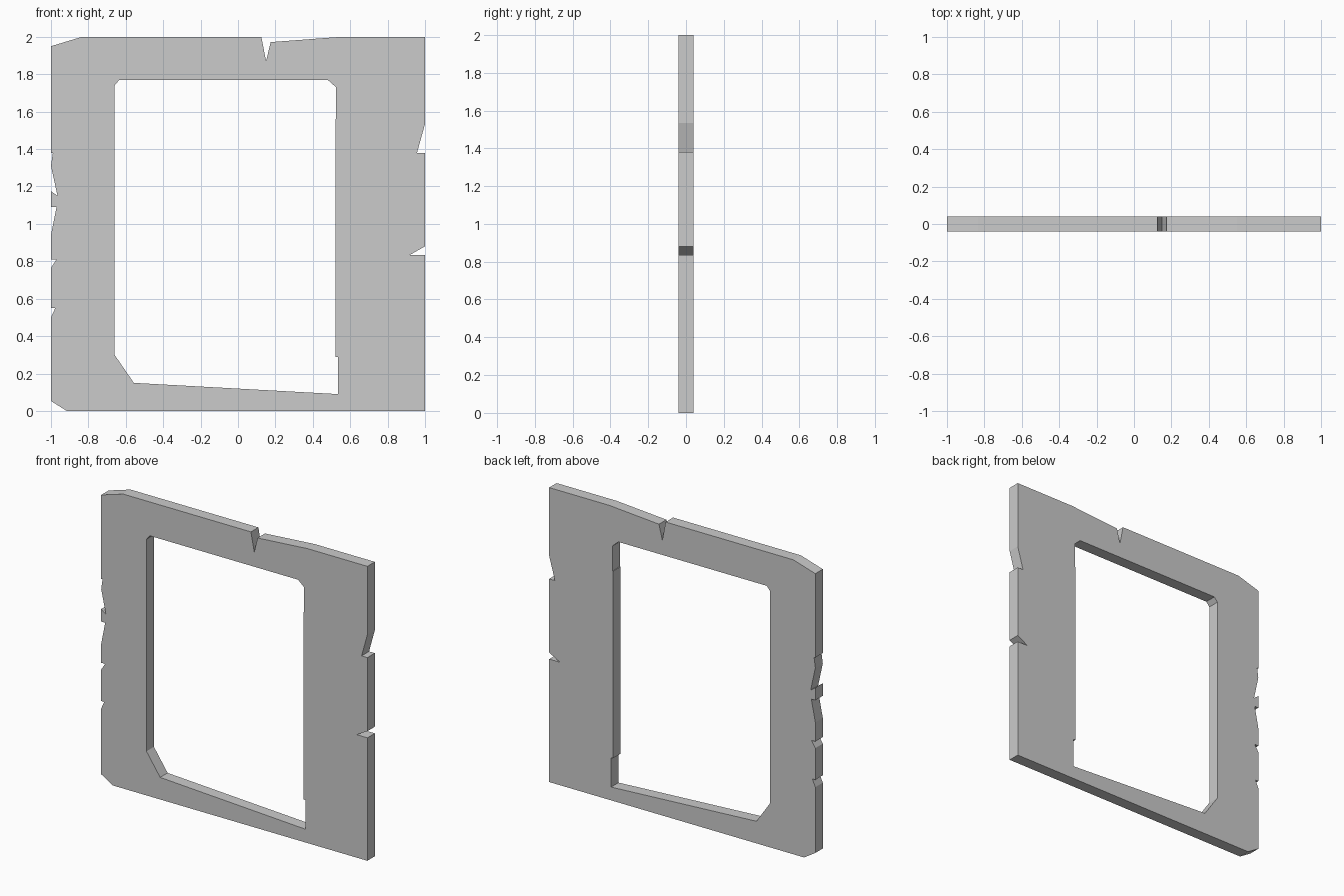
import bpy
from math import radians

if "Cube" in bpy.data.objects:
    bpy.data.objects.remove(bpy.data.objects["Cube"])

# Chipped outer outline (x, z), counter-clockwise from bottom left
outer = [(-0.915, 0), (1, 0),
         (1, 0.835), (0.92, 0.835), (1, 0.88),              # right notches
         (1, 1.38), (0.957, 1.38), (1, 1.535),
         (1, 2), (0.55, 2), (0.175, 1.972), (0.15, 1.87), (0.125, 2),  # top crack
         (-0.835, 2), (-1, 1.95),
         (-1, 1.38), (-0.99, 1.38), (-1, 1.31),             # left notches
         (-0.965, 1.15), (-1, 1.175),
         (-1, 1.09), (-0.97, 1.09), (-1, 0.94),
         (-1, 0.81), (-0.97, 0.81), (-1, 0.765),
         (-1, 0.55), (-0.977, 0.55), (-1, 0.5),
         (-1, 0.053)]

# Window opening
opening = [(-0.66, 0.30), (-0.557, 0.15), (0.535, 0.09), (0.535, 0.287),
           (0.52, 0.29), (0.52, 1.56), (0.525, 1.56), (0.525, 1.73),
           (0.48, 1.77), (-0.635, 1.77), (-0.66, 1.74)]

curve = bpy.data.curves.new("wall_frame", 'CURVE')
curve.dimensions = '2D'
curve.fill_mode = 'BOTH'
curve.extrude = 0.04


def add_loop(points):
    spline = curve.splines.new('POLY')
    spline.points.add(len(points) - 1)
    for p, (x, z) in zip(spline.points, points):
        p.co = (x, z, 0, 1)
    spline.use_cyclic_u = True


add_loop(outer)
add_loop(opening)

# Stand the filled profile upright and turn it into a mesh
frame = bpy.data.objects.new("wall_frame", curve)
bpy.context.collection.objects.link(frame)
frame.rotation_euler.x = radians(90)
bpy.context.view_layer.objects.active = frame
frame.select_set(True)
bpy.ops.object.convert(target='MESH')
frame = bpy.context.object
bpy.ops.object.transform_apply(location=False, rotation=True, scale=False)
bpy.ops.object.shade_flat()
